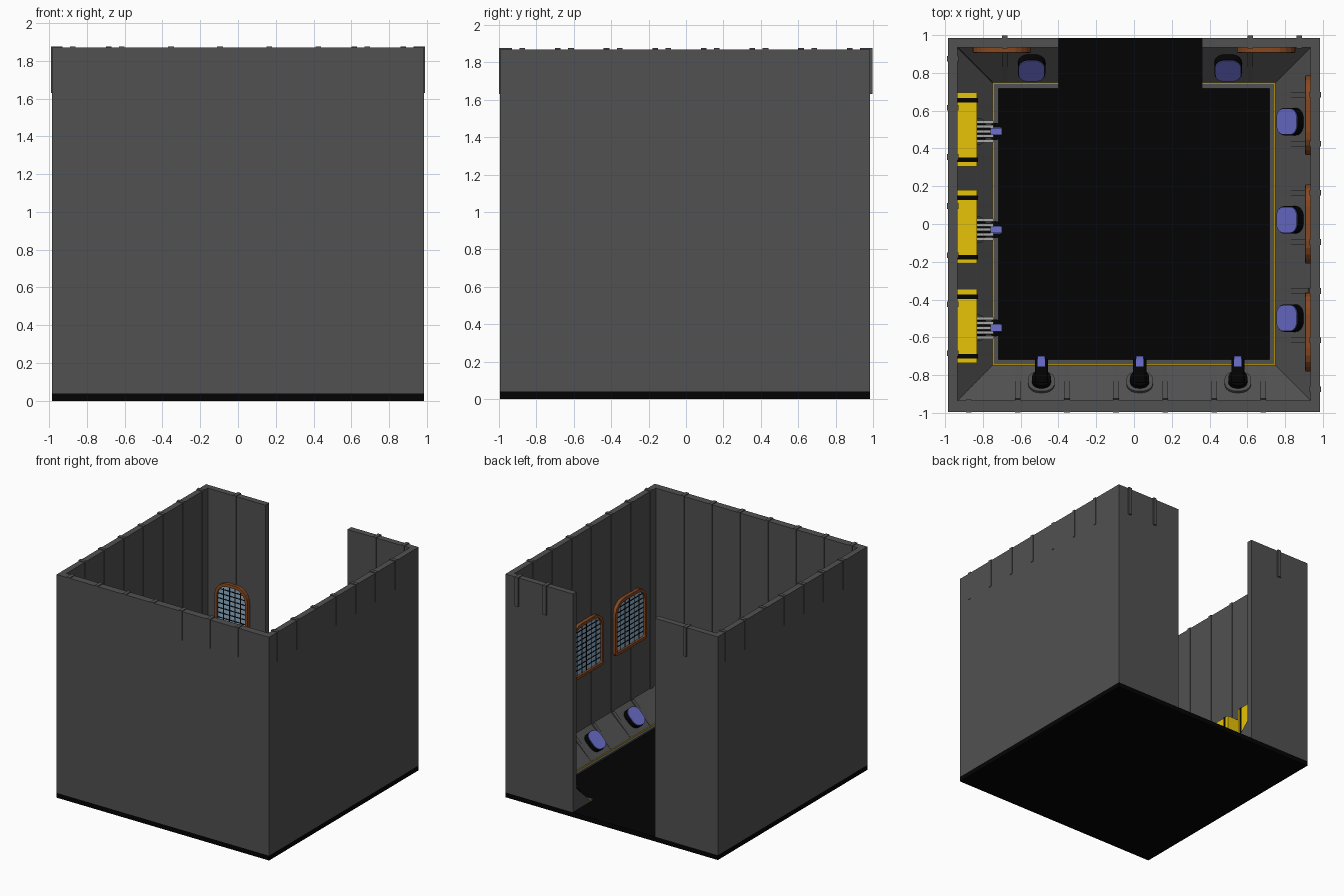
import bpy, bmesh, math
from mathutils import Matrix, Vector

if "Cube" in bpy.data.objects:
    bpy.data.objects.remove(bpy.data.objects["Cube"])

H, T, TOP = 0.985, 0.05, 1.87       # half width, wall thickness, wall height
IN = H - T
FL = 0.04                           # floor height
SK = 0.75                           # inner edge of sloped skirting


def mat(name, c):
    m = bpy.data.materials.new(name)
    m.diffuse_color = (*c, 1)
    m.use_nodes = True
    m.node_tree.nodes["Principled BSDF"].inputs["Base Color"].default_value = m.diffuse_color
    return m


GREY = mat("dark_grey", (0.082, 0.082, 0.082))
STEEL = mat("steel", (0.4, 0.4, 0.4))
BLACK = mat("black", (0.001, 0.001, 0.001))
YELLOW = mat("yellow", (0.8, 0.54, 0.002))
DULL = mat("dull_yellow", (0.4, 0.27, 0.004))
RUST = mat("rust", (0.24, 0.065, 0.015))
BLUE = mat("lamp_blue", (0.15, 0.16, 0.62))
PANE = mat("pane_blue", (0.28, 0.45, 0.62))


def finish(name, bm, m, M):
    bmesh.ops.recalc_face_normals(bm, faces=bm.faces)
    me = bpy.data.meshes.new(name)
    bm.to_mesh(me)
    bm.free()
    me.transform(M)
    me.materials.append(m)
    ob = bpy.data.objects.new(name, me)
    bpy.context.collection.objects.link(ob)
    return ob


def box(name, x, y, z, m, M=Matrix()):
    bm = bmesh.new()
    bmesh.ops.create_cube(bm, size=1)
    for v in bm.verts:
        v.co = Vector([(r[0] + r[1]) / 2 + c * (r[1] - r[0]) for r, c in zip((x, y, z), v.co)])
    return finish(name, bm, m, M)


def rounded(w, h, rb, rt, n=5):
    """Rounded rectangle outline with bottom and top corner radii."""
    pts = []
    for sx, sy, r, a0 in ((1, -1, rb, -90), (1, 1, rt, 0), (-1, 1, rt, 90), (-1, -1, rb, 180)):
        for i in range(n + 1):
            a = math.radians(a0 + 90 * i / n)
            pts.append((sx * (w / 2 - r) + r * math.cos(a), sy * (h / 2 - r) + r * math.sin(a)))
    return pts


def loft(name, loops, m, M, cap=True, close=False):
    """Skin equal-length loops of (outline, z)."""
    bm = bmesh.new()
    rings = [[bm.verts.new((p[0], p[1], z)) for p in o] for o, z in loops]
    pairs = list(zip(rings, rings[1:])) + ([(rings[-1], rings[0])] if close else [])
    n = len(rings[0])
    for a, b in pairs:
        for i in range(n):
            bm.faces.new((a[i], a[(i + 1) % n], b[(i + 1) % n], b[i]))
    if cap:
        bm.faces.new(rings[0])
        bm.faces.new(rings[-1])
    return finish(name, bm, m, M)


def skirting(M, a0, a1, b0, b1):
    """Sloped wedge: a = range at the wall, b = range at the floor edge."""
    bm = bmesh.new()
    l, r = [[bm.verts.new(p) for p in ((a, -IN, FL), (a, -IN, 0.22), (b, -SK, FL + .01), (b, -SK, FL))]
            for a, b in ((a0, b0), (a1, b1))]
    bm.faces.new(l)
    bm.faces.new(r)
    for i in range(4):
        j = (i + 1) % 4
        bm.faces.new((l[i], l[j], r[j], r[i]))
    finish("skirting", bm, GREY, M)


def trim(M, a0, a1):
    box("yellow_edge", (a0, a1), (-SK, -SK + .01), (FL, .055), DULL, M)
    box("inner_kerb", (a0, a1), (-SK + .01, -SK + .032), (FL, .052), GREY, M)


def window(M, a, w):
    h = 0.45
    W = M @ Matrix.Translation((a, -IN, 0.905)) @ Matrix.Rotation(math.pi / 2, 4, 'X')
    o, i = rounded(w, h, .03, .12), rounded(w - .05, h - .05, .015, .095)
    loft("window_frame", [(o, 0), (o, -.028), (i, -.03), (i, 0)], RUST, W, cap=False, close=True)
    loft("window_pane", [(i, 0), (i, -.012)], PANE, W)
    cols = 5 if w < .35 else 6
    for k in range(1, cols):
        x = -w / 2 + .025 + (w - .05) * k / cols
        cut = .03 if k in (1, cols - 1) else 0
        box("window_bar", (x - .004, x + .004), (-h / 2 + .02, h / 2 - .02 - cut), (-.014, -.006), BLACK, W)
    for k in range(1, 10):
        y = -h / 2 + .025 + .4 * k / 10
        cut = .03 if k > 8 else 0
        box("window_bar", (-w / 2 + .02 + cut, w / 2 - .02 - cut), (y - .004, y + .004), (-.014, -.006), BLACK, W)


def slope_frame(M, a):
    return M @ Matrix.Translation((a, -.84, .13)) @ Matrix.Rotation(-math.pi / 4, 4, 'X')


def pad_lamp(M, a):
    S = slope_frame(M, a)
    o = rounded(.145, .16, .055, .055)
    loft("lamp_base", [(o, -.01), (o, .04)], BLACK, S)
    o2 = rounded(.138, .153, .052, .052)
    loft("lamp_lens", [(o2, .04), (o2, .046)], BLUE, S)


def arm_lamp(M, a):
    S = slope_frame(M, a)
    o, c = rounded(.14, .15, .06, .06), rounded(.1, .11, .045, .045)
    loft("arm_plate", [(o, -.01), (o, .012)], GREY, S)
    loft("arm_mount", [(c, .012), (c, .035)], BLACK, S)
    R = M @ Matrix.Translation((a, -.84, .17)) @ Matrix.Rotation(-math.pi / 2, 4, 'X')
    s = rounded(.07, .06, .02, .02)
    loft("lamp_arm", [(s, 0), (s, .125)], BLACK, R)
    box("arm_light", (a - .02, a + .02), (-.755, -.7), (.155, .205), BLUE, M)


def cabinet(M, a, lamp):
    # yellow wall unit with black hazard bands, grey grille and dark drum below
    box("wall_unit", (a - .195, a + .195), (-IN, -.83), (.45, .76), YELLOW, M)
    for e in (-.155, .16):
        box("hazard_band", (a + e - .012, a + e + .012), (-IN, -.827), (.447, .763), BLACK, M)
    for k in range(5):
        x = lamp - .05 + .025 * k
        box("grille_bar", (x - .008, x + .008), (-.85, -.745), (.205, .225), STEEL, M)
    R = M @ Matrix.Translation((lamp, -.735, .18))
    o = rounded(.09, .06, .028, .028)
    loft("grille_drum", [(o, -.04), (o, .024)], BLACK, R)
    box("drum_light", (lamp - .018, lamp + .018), (-.76, -.7), (.16, .235), BLUE, M)


# floor
box("floor", (-H, H), (-.995, H), (0, FL), BLACK)

RIBS = [-.875 + .26 * i for i in range(7)]
LAMPS = (-.49, .03, .55)
for k in range(4):                      # 0 front, 1 right, 2 back, 3 left
    M = Matrix.Rotation(k * math.pi / 2, 4, 'Z')
    # the back wall has a doorway (ranges are mirrored there)
    wall = [(-H, -.36), (.4, H)] if k == 2 else [(-H, H)]
    out = .995 if k == 0 else H
    for a0, a1 in wall:
        lo, hi = max(a0, -IN), min(a1, IN)
        lo2, hi2 = max(a0, -SK), min(a1, SK)
        ends = (a0, a1) if k % 2 == 0 else (-IN, IN)
        box("wall", ends, (-out, -IN), (FL, TOP), GREY, M)
        skirting(M, lo, hi, lo2, hi2)
        trim(M, lo2, hi2)
        for a in RIBS:
            if not a0 < a - .02 < a + .02 < a1 or (k == 2 and abs(a) < .5):
                continue
            # wall rib, raised cap outside, rib on the slope
            cap = .004 if k in (0, 1, 3) else .012
            box("wall_rib", (a - .015, a + .015), (-out + .01, -IN + .005), (.15, TOP + .006), GREY, M)
            box("rib_cap", (a - .015, a + .015), (-out - cap, -IN), (1.63, TOP + .006), GREY, M)
            if abs(a) < .7:
                box("slope_rib", (-.015, .015), (-.125, .115), (-.01, .008), GREY, slope_frame(M, a))
    for a in LAMPS:
        if k in (0, 3):
            arm_lamp(M, a)
        elif not (k == 2 and abs(a) < .4):
            pad_lamp(M, a - .008)
    if k == 1:
        for a in (-.57, .0, .575):
            window(M, a, .42)
    if k == 2:
        for a in (-.7, .7):
            window(M, a, .31)
    if k == 3:
        for a, lamp in zip((-.5, .015, .54), LAMPS):
            cabinet(M, a, lamp)
